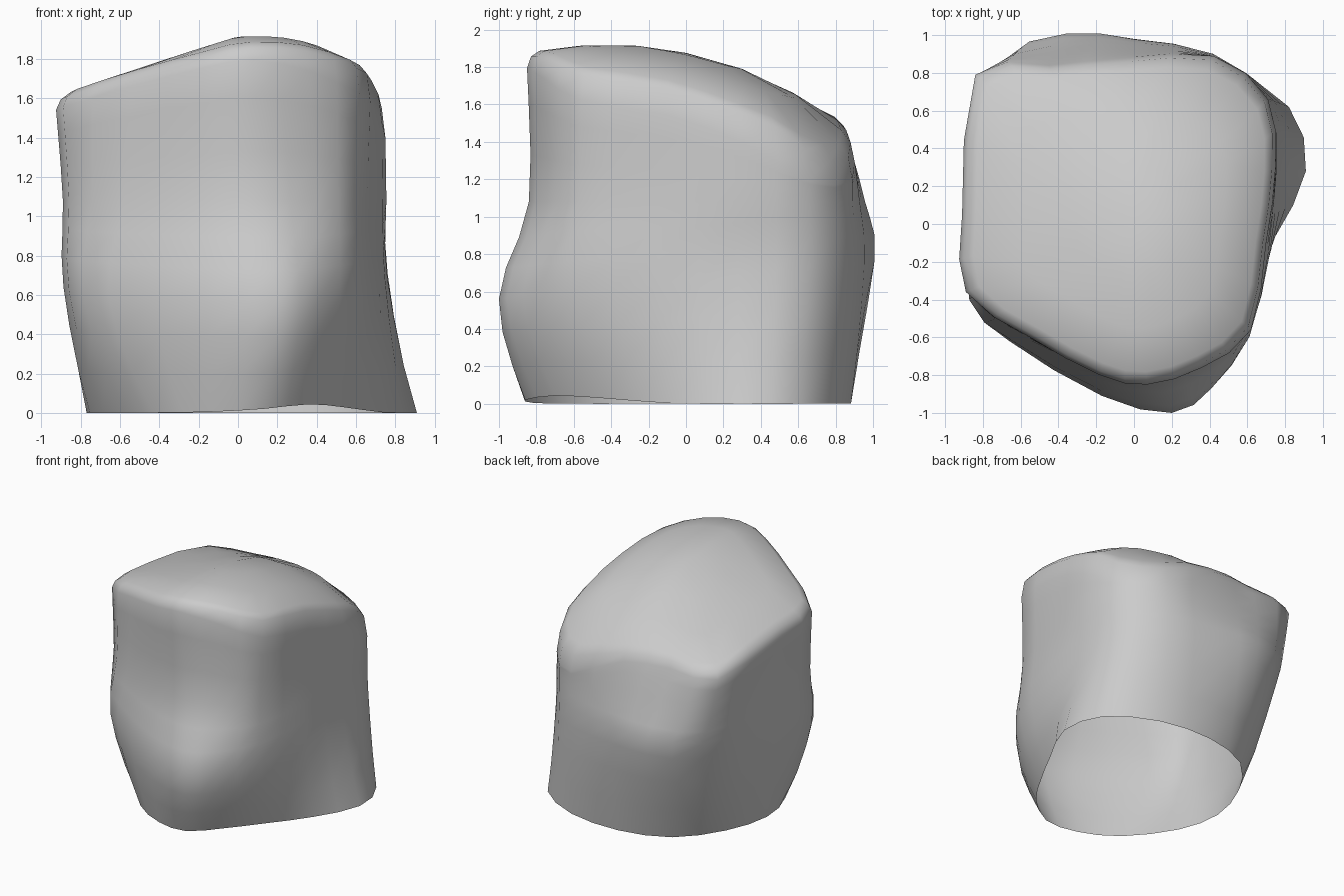
import bpy, bmesh, math
from mathutils import Vector

if "Cube" in bpy.data.objects:
    bpy.data.objects.remove(bpy.data.objects["Cube"])

# Cross-sections of the boulder, counter-clockwise from the right side
FOOT = [(.91, .28), (.82, .62), (.45, .84), (0, .88), (-.40, .75), (-.66, .42), (-.77, .05),
        (-.69, -.30), (-.43, -.65), (-.14, -.82), (.13, -.86), (.36, -.70), (.54, -.43), (.74, -.08)]
BELLY = [(.76, .28), (.72, .66), (.42, .90), (0, .98), (-.35, 1.0), (-.70, .80), (-.87, .10),
         (-.86, -.40), (-.66, -.62), (-.17, -.91), (.20, -1.0), (.41, -.87), (.61, -.59), (.72, -.15)]
WAIST = [(.755, .28), (.71, .66), (.42, .89), (0, .94), (-.40, .95), (-.78, .80), (-.875, .08),
         (-.86, -.38), (-.58, -.60), (-.18, -.79), (.12, -.84), (.40, -.74), (.60, -.57), (.70, -.12)]
RIM = [(.75, .30), (.71, .66), (.42, .89), (-.05, .88), (-.45, .84), (-.84, .79), (-.91, .05),
       (-.89, -.36), (-.55, -.60), (-.18, -.80), (.07, -.85), (.36, -.76), (.62, -.56), (.70, -.10)]


def crown(x, y):
    """Height of the sloping top."""
    back = max(0, y + .4)
    left = .33 * max(0, -x) * (1 - .55 * back ** 2)
    corner = .5 * max(0, x + .2) * max(0, y - .5)
    return 1.92 - left - corner - .55 * max(0, x - .1) ** 2 - .25 * (y + .42) ** 2


def spline(a, b, c, d, t):
    return .5 * (2 * b + (c - a) * t + (2 * a - 5 * b + 4 * c - d) * t * t
                 + (3 * b - a - 3 * c + d) * t ** 3)


def refine(ring):
    """Double the points of a closed ring on a smooth curve."""
    n, out = len(ring), []
    for i in range(n):
        p = [ring[(i + k) % n] for k in (-1, 0, 1, 2)]
        out += [p[1], spline(*p, .5)]
    return out


# Key rings with heights
foot = [Vector((x, y, .045 * math.exp(-((x - .4) ** 2 + (y + .65) ** 2) / .15))) for x, y in FOOT]
belly = [Vector((x, y, .66 + .1 * y)) for x, y in BELLY]
waist = [Vector((x, y, 1.08)) for x, y in WAIST]
rim = [Vector((x, y, crown(x, y) - .07 - .12 * max(0, x))) for x, y in RIM]
# Guide ring below the foot makes the base flare quickly
guide = [Vector((3 * f.x - 2 * b.x, 3 * f.y - 2 * b.y, -b.z)) for f, b in zip(foot, belly)]
keys = [refine(r) for r in (guide, foot, belly, waist, rim, rim)]

# Side wall rings between the keys
rings = []
for k in range(1, 4):
    for s in range(3):
        rings.append([spline(*p, s / 3) for p in zip(*keys[k - 1:k + 3])])
rings.append(keys[4])

# Rounded shoulder and concentric top rings
for scale, drop in ((.975, .022), (.92, 0), (.65, 0), (.33, 0)):
    rings.append([Vector((p.x * scale, p.y * scale, crown(p.x * scale, p.y * scale) - drop))
                  for p in keys[4]])

# Boulder surface, open underneath
bm = bmesh.new()
loops = [[bm.verts.new(p) for p in r] for r in rings]
n = len(loops[0])
for lo, hi in zip(loops, loops[1:]):
    for i in range(n):
        j = (i + 1) % n
        bm.faces.new((lo[i], lo[j], hi[j], hi[i]))
tip = bm.verts.new((0, 0, crown(0, 0)))
for i in range(n):
    bm.faces.new((loops[-1][i], loops[-1][(i + 1) % n], tip))
for f in bm.faces:
    f.smooth = True
mesh = bpy.data.meshes.new("boulder")
bm.to_mesh(mesh)
bm.free()
bpy.context.collection.objects.link(bpy.data.objects.new("boulder", mesh))
